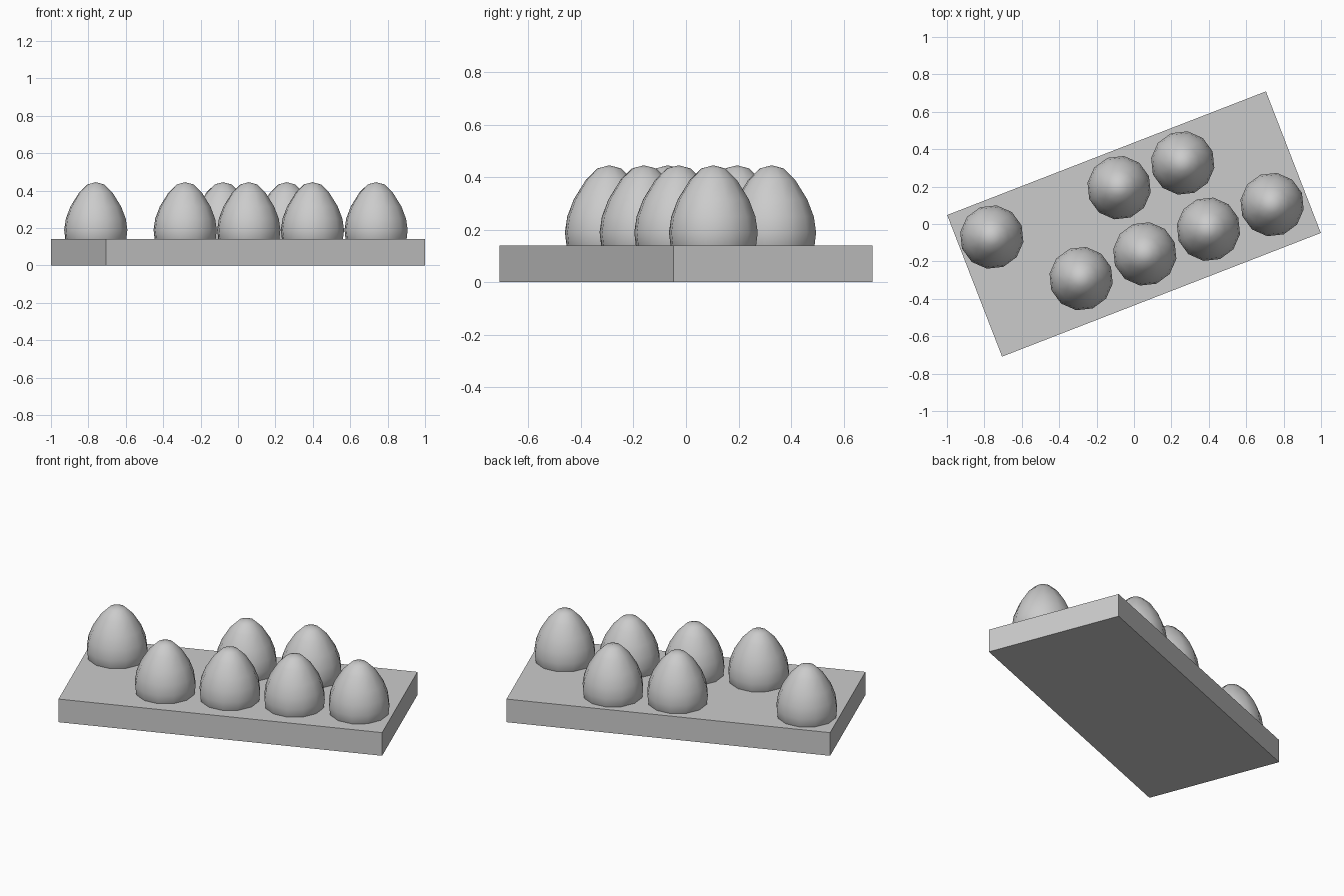
import bpy, bmesh, math
from mathutils import Matrix

if "Cube" in bpy.data.objects:
    bpy.data.objects.remove(bpy.data.objects["Cube"])

ANGLE = math.radians(21.2)
TURN = Matrix.Rotation(ANGLE, 4, 'Z')
SEGMENTS = 12
PITCH = 0.365


def make_object(name, bm):
    bmesh.ops.recalc_face_normals(bm, faces=bm.faces)
    mesh = bpy.data.meshes.new(name)
    bm.to_mesh(mesh)
    bm.free()
    obj = bpy.data.objects.new(name, mesh)
    bpy.context.collection.objects.link(obj)
    return obj


# Flat slab the eggs sit in
bm = bmesh.new()
bmesh.ops.create_cube(bm, size=1)
bmesh.ops.transform(bm, verts=bm.verts, matrix=TURN @ Matrix.Translation((0, 0, 0.07))
                    @ Matrix.Diagonal((1.828, 0.812, 0.14, 1)))
make_object("tray", bm)

# Egg: half profile (radius, height) spun around its axis, bottom sunk in the slab
PROFILE = [(0, 0.02), (0.08, 0.04), (0.135, 0.08), (0.165, 0.14), (0.171, 0.19),
           (0.162, 0.25), (0.137, 0.315), (0.090, 0.39), (0.046, 0.433), (0, 0.445)]
bm = bmesh.new()
points = [bm.verts.new((r, 0, z)) for r, z in PROFILE]
edges = [bm.edges.new(pair) for pair in zip(points, points[1:])]
bmesh.ops.spin(bm, geom=points + edges, axis=(0, 0, 1), cent=(0, 0, 0),
               angle=math.tau, steps=SEGMENTS)
bmesh.ops.remove_doubles(bm, verts=bm.verts, dist=0.0005)
for face in bm.faces:
    face.smooth = True
egg = make_object("egg", bm)

# Filled places: (column, row offset) in a five by two layout
places = [(c, 0.21) for c in (-2, 0, 1)] + [(c, -0.17) for c in (-1, 0, 1, 2)]
for i, (column, row) in enumerate(places):
    obj = egg
    if i:
        obj = bpy.data.objects.new(f"egg_{i + 1}", egg.data)
        bpy.context.collection.objects.link(obj)
    obj.location = TURN @ Matrix.Translation((column * PITCH - 0.004, row, 0)).translation
    obj.rotation_euler.z = ANGLE
